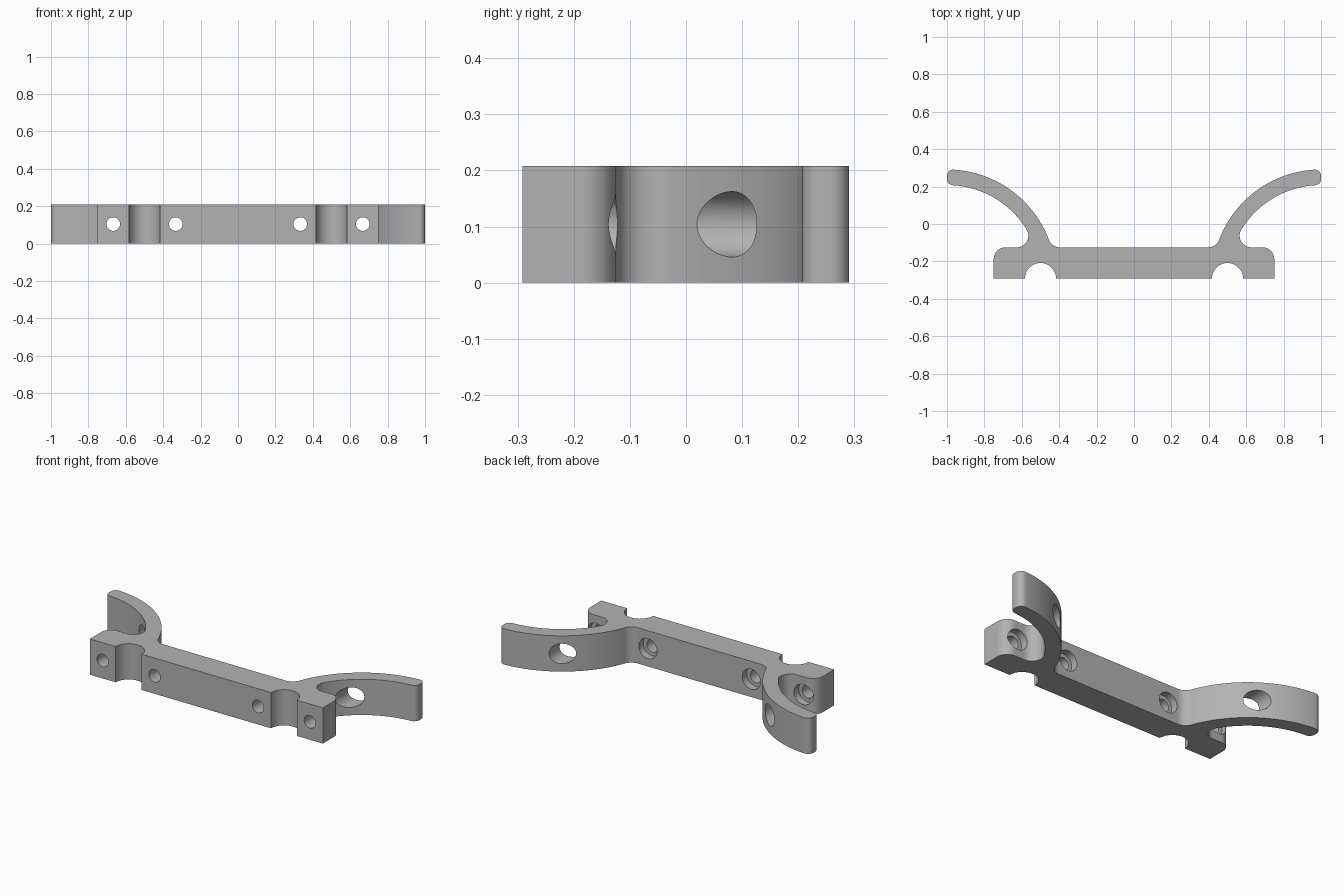
import bpy, bmesh
from math import sin, cos, pi, sqrt, atan2, radians
from mathutils import Matrix

cube = bpy.data.objects.get("Cube")
if cube:
    bpy.data.objects.remove(cube, do_unlink=True)

HEIGHT = 0.208
FRONT, BACK = -0.2917, -0.125      # front and back faces of the bar
R_IN, R_OUT = 0.5, 0.5833          # curved arm, centred on (1, FRONT)
FILLET, TIP = 0.0625, 0.033


def arc(cx, cy, r, a0, a1, n):
    return [(cx + r * cos(a0 + (a1 - a0) * i / n),
             cy + r * sin(a0 + (a1 - a0) * i / n)) for i in range(n + 1)]


def fillet_centre(dist):
    """Centre of a fillet touching the bar's back and the arm."""
    cy = BACK + FILLET
    cx = 1 - sqrt(dist ** 2 - (cy - FRONT) ** 2)
    return cx, cy, atan2(cy - FRONT, cx - 1)


def tip_centre(dist):
    """Centre of a rounded corner at the arm's end."""
    cx = 1 - TIP
    cy = FRONT + sqrt(dist ** 2 - TIP ** 2)
    return cx, cy, atan2(cy - FRONT, -TIP)


# Outline of the right half, from the front notch round to the back
ix, iy, ia = fillet_centre(R_IN - FILLET)
ox, oy, oa = fillet_centre(R_OUT + FILLET)
tx, ty, ta = tip_centre(R_IN + TIP)
ux, uy, ua = tip_centre(R_OUT - TIP)
half = arc(0.5, FRONT, 0.0833, pi, 0, 32)
half += [(0.75, FRONT)]
half += arc(0.75 - FILLET, BACK - FILLET, FILLET, 0, pi / 2, 14)
half += arc(ix, iy, FILLET, 1.5 * pi, ia, 24)
half += arc(1, FRONT, R_IN, ia, ta, 40)[1:]
half += arc(tx, ty, TIP, ta + pi, 2 * pi, 10)[1:]
half += arc(ux, uy, TIP, 0, ua, 10)
half += arc(1, FRONT, R_OUT, ua, oa, 48)[1:]
half += arc(ox, oy, FILLET, oa + pi, 1.5 * pi, 14)[1:]
outline = half + [(-x, y) for x, y in reversed(half)]

# Bracket body
bm = bmesh.new()
face = bm.faces.new([bm.verts.new((x, y, 0)) for x, y in outline])
top = bmesh.ops.extrude_face_region(bm, geom=[face])["geom"]
bmesh.ops.translate(bm, vec=(0, 0, HEIGHT),
                    verts=[v for v in top if isinstance(v, bmesh.types.BMVert)])
bmesh.ops.recalc_face_normals(bm, faces=bm.faces)
mesh = bpy.data.meshes.new("bracket")
bm.to_mesh(mesh)
bm.free()
bracket = bpy.data.objects.new("bracket", mesh)
bpy.context.collection.objects.link(bracket)

grey = bpy.data.materials.new("plain_grey")
grey.use_nodes = True
grey.diffuse_color = (0.45, 0.45, 0.45, 1)
grey.node_tree.nodes["Principled BSDF"].inputs["Base Color"].default_value = grey.diffuse_color
mesh.materials.append(grey)


def drill(x, radius, y0, y1):
    """Cut a round hole along y through the bracket."""
    bpy.ops.mesh.primitive_cylinder_add(
        vertices=48, radius=radius, depth=y1 - y0,
        location=(x, (y0 + y1) / 2, HEIGHT / 2), rotation=(pi / 2, 0, 0))
    cutter = bpy.context.object
    cutter.name = "hole_cutter"
    cutter.hide_render = True
    cutter.data.materials.append(grey)
    mod = bracket.modifiers.new("hole", "BOOLEAN")
    mod.operation = "DIFFERENCE"
    mod.solver = "EXACT"
    mod.object = cutter
    bpy.context.view_layer.objects.active = bracket
    bpy.ops.object.modifier_apply(modifier=mod.name)
    bpy.data.objects.remove(cutter, do_unlink=True)


# Screw holes, with wide counterbores that also pass through the arms
for x in (-0.667, -0.333, 0.333, 0.667):
    drill(x, 0.0365, FRONT - 0.1, BACK)
    drill(x, 0.0583, BACK - 0.042, 0.4)

bpy.ops.object.select_all(action="DESELECT")
bracket.select_set(True)
bpy.context.view_layer.objects.active = bracket
bpy.ops.object.shade_smooth_by_angle(angle=radians(30))
